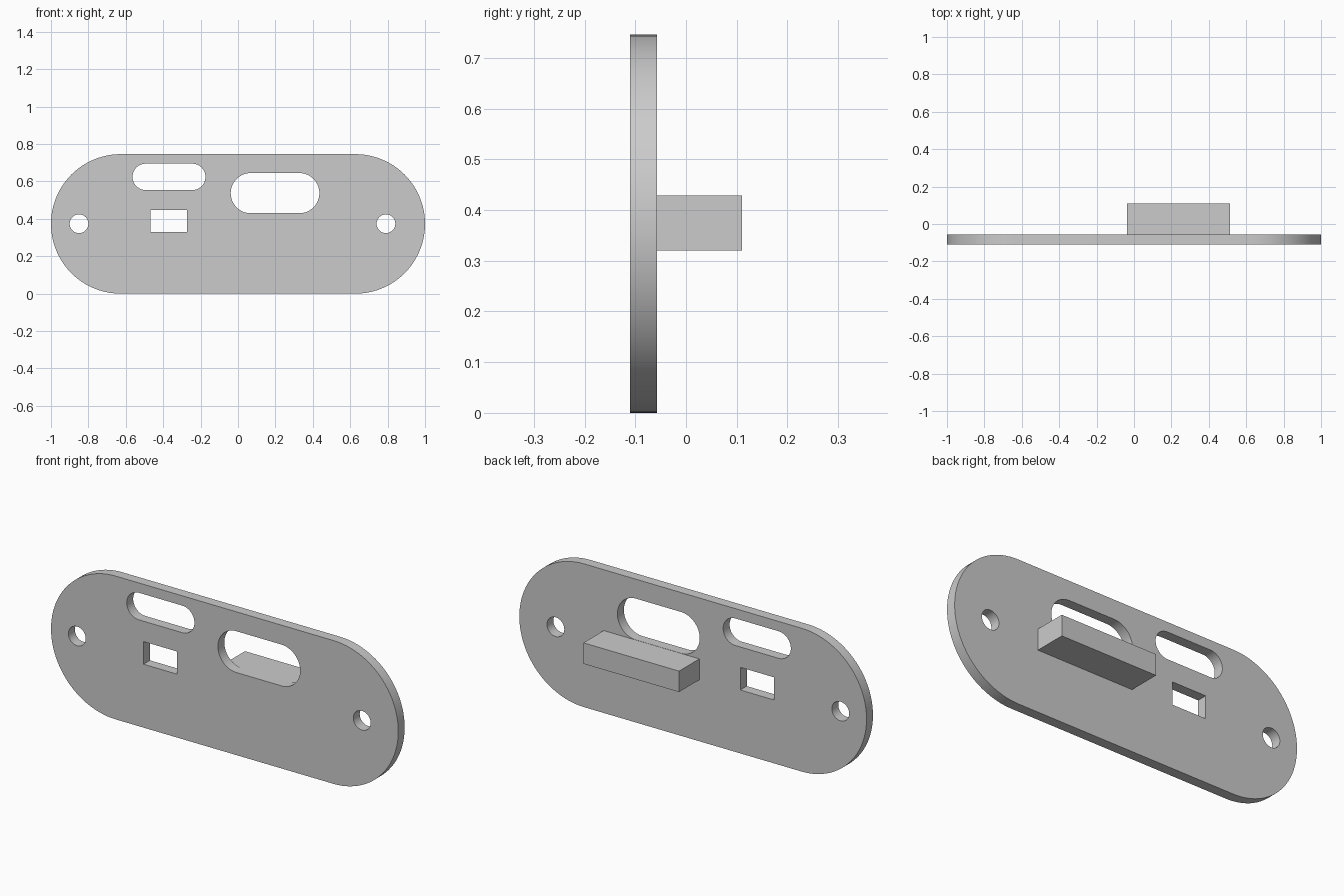
import bpy
import bmesh
from math import cos, sin, pi, radians
from mathutils import Matrix

default = bpy.data.objects.get("Cube")
if default:
    bpy.data.objects.remove(default, do_unlink=True)

FRONT, BACK = -0.11, -0.057

grey = bpy.data.materials.new("plain_grey")
grey.use_nodes = True
colour = (0.6, 0.6, 0.6, 1)
grey.diffuse_color = colour
grey.node_tree.nodes["Principled BSDF"].inputs["Base Color"].default_value = colour


def stadium(x0, x1, z0, z1, steps=32):
    """Outline with full round ends; a circle when width equals height."""
    r = (z1 - z0) / 2
    mid = (z0 + z1) / 2
    points = []
    for cx, start in ((x1 - r, -pi / 2), (x0 + r, pi / 2)):
        for i in range(steps + 1):
            a = start + pi * i / steps
            points.append((cx + r * cos(a), mid + r * sin(a)))
    return points


def circle(x, z, r, steps=48):
    return [(x + r * cos(2 * pi * i / steps), z + r * sin(2 * pi * i / steps))
            for i in range(steps)]


def rectangle(x0, x1, z0, z1):
    return [(x0, z0), (x1, z0), (x1, z1), (x0, z1)]


def finish(obj):
    obj.data.materials.clear()
    obj.data.materials.append(grey)
    bpy.ops.object.select_all(action="DESELECT")
    obj.select_set(True)
    bpy.context.view_layer.objects.active = obj
    bpy.ops.object.shade_smooth_by_angle(angle=radians(30))


# Face plate: rounded outline with openings, extruded
outlines = [
    stadium(-1, 1, 0, 0.746, 48),            # plate edge
    stadium(-0.564, -0.174, 0.554, 0.695),   # small slot
    stadium(-0.039, 0.435, 0.43, 0.645),     # large slot
    rectangle(-0.467, -0.273, 0.33, 0.448),  # switch window
    circle(-0.85, 0.374, 0.05),              # screw holes
    circle(0.791, 0.374, 0.05),
]
curve = bpy.data.curves.new("face_plate", "CURVE")
curve.dimensions = "2D"
curve.fill_mode = "BOTH"
curve.extrude = (BACK - FRONT) / 2
for outline in outlines:
    spline = curve.splines.new("POLY")
    spline.points.add(len(outline) - 1)
    for point, (x, z) in zip(spline.points, outline):
        point.co = (x, z, 0, 1)
    spline.use_cyclic_u = True
plate = bpy.data.objects.new("face_plate", curve)
bpy.context.collection.objects.link(plate)
bpy.ops.object.select_all(action="DESELECT")
plate.select_set(True)
bpy.context.view_layer.objects.active = plate
bpy.ops.object.convert(target="MESH")
plate = bpy.context.object

# Stand the plate upright and weld caps to walls
bm = bmesh.new()
bm.from_mesh(plate.data)
bm.transform(Matrix.Translation((0, (FRONT + BACK) / 2, 0)) @ Matrix.Rotation(pi / 2, 4, "X"))
bmesh.ops.remove_doubles(bm, verts=bm.verts, dist=0.0001)
bmesh.ops.recalc_face_normals(bm, faces=bm.faces)
bm.to_mesh(plate.data)
bm.free()
finish(plate)

# Rear support block under the large slot
x0, x1, z0, z1, rear = -0.037, 0.514, 0.32, 0.429, 0.11
bpy.ops.mesh.primitive_cube_add(size=1)
block = bpy.context.object
block.name = block.data.name = "support_block"
size = Matrix.Diagonal((x1 - x0, rear - BACK, z1 - z0, 1))
centre = Matrix.Translation(((x0 + x1) / 2, (BACK + rear) / 2, (z0 + z1) / 2))
block.data.transform(centre @ size)
finish(block)
